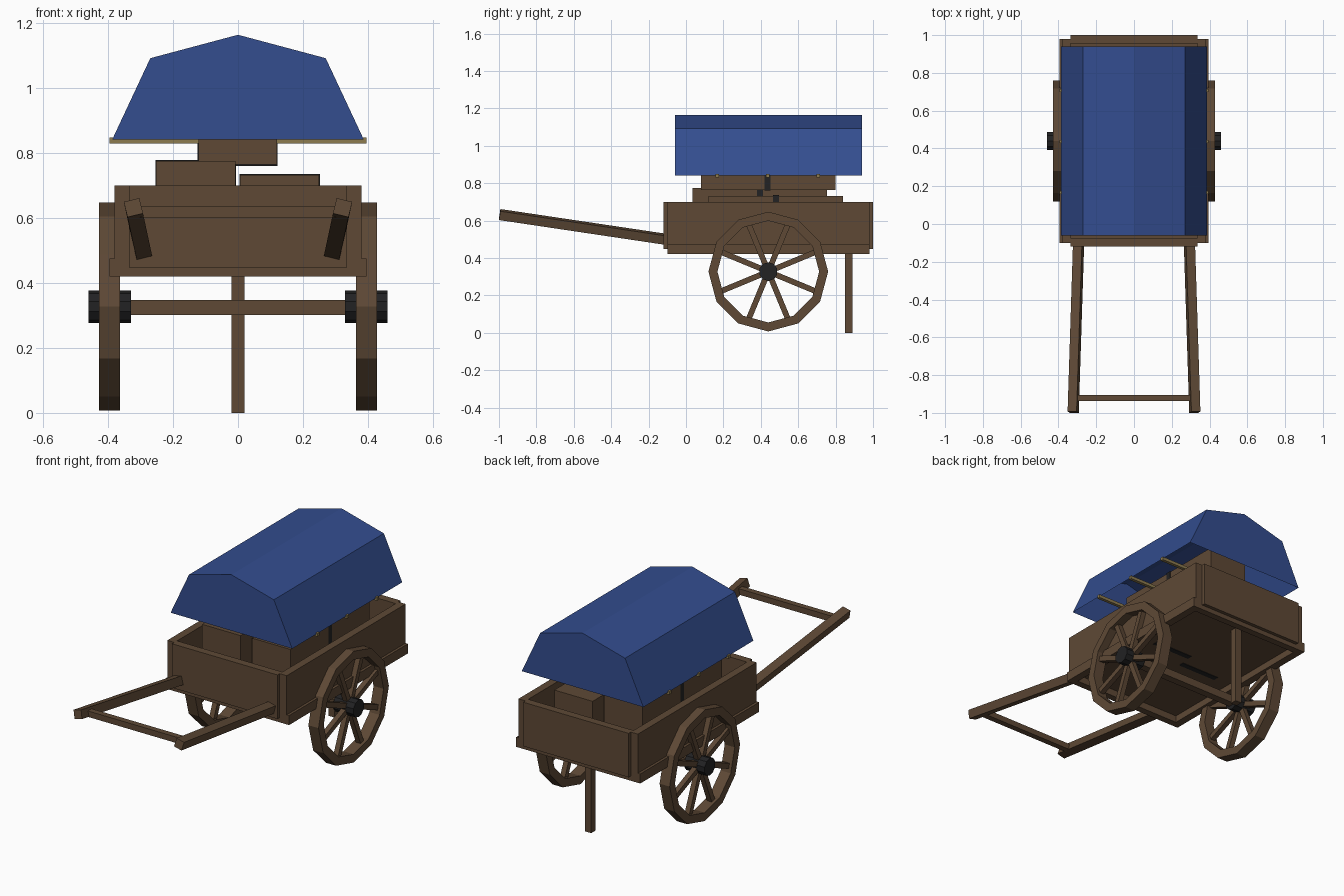
import bpy, bmesh, math
from mathutils import Vector, Matrix

if "Cube" in bpy.data.objects:
    bpy.data.objects.remove(bpy.data.objects["Cube"])


def material(name, rgb):
    m = bpy.data.materials.new(name)
    m.diffuse_color = (*rgb, 1)
    m.use_nodes = True
    m.node_tree.nodes["Principled BSDF"].inputs["Base Color"].default_value = m.diffuse_color
    return m


WOOD = material("brown wood", (0.112, 0.066, 0.036))
BLUE = material("blue canvas", (0.033, 0.074, 0.275))
BLACK = material("black iron", (0.016, 0.016, 0.017))
TAN = material("tan pole", (0.27, 0.2, 0.08))


def finish(name, bm, mat):
    bmesh.ops.recalc_face_normals(bm, faces=bm.faces)
    me = bpy.data.meshes.new(name)
    bm.to_mesh(me)
    bm.free()
    me.materials.append(mat)
    ob = bpy.data.objects.new(name, me)
    bpy.context.collection.objects.link(ob)
    return ob


def box(name, x, y, z, mat):
    """Box from (min, max) pairs."""
    bm = bmesh.new()
    size = [b - a for a, b in (x, y, z)]
    mid = [(a + b) / 2 for a, b in (x, y, z)]
    bmesh.ops.create_cube(bm, size=1, matrix=Matrix.Translation(mid) @ Matrix.Diagonal((*size, 1)))
    return finish(name, bm, mat)


def beam(name, a, b, width, height, mat, roll=0):
    """Square bar running from a to b."""
    a, b = Vector(a), Vector(b)
    rot = (b - a).to_track_quat('Y', 'Z').to_matrix().to_4x4()
    bm = bmesh.new()
    bmesh.ops.create_cube(bm, size=1, matrix=Matrix.Translation((a + b) / 2) @ rot
                          @ Matrix.Rotation(roll, 4, 'Y')
                          @ Matrix.Diagonal((width, (b - a).length, height, 1)))
    return finish(name, bm, mat)


def prism(name, outline, axis, lo, hi, mat):
    """Closed outline extruded along x or y."""
    bm = bmesh.new()
    place = (lambda p, t: (t, p[0], p[1])) if axis == 'X' else (lambda p, t: (p[0], t, p[1]))
    f = bm.faces.new([bm.verts.new(place(p, lo)) for p in outline])
    ext = bmesh.ops.extrude_face_region(bm, geom=[f])["geom"]
    move = (hi - lo, 0, 0) if axis == 'X' else (0, hi - lo, 0)
    bmesh.ops.translate(bm, vec=move, verts=[v for v in ext if isinstance(v, bmesh.types.BMVert)])
    return finish(name, bm, mat)


def circle(n, r, cy, cz, start=0):
    return [(cy + r * math.sin(start + i * math.tau / n), cz + r * math.cos(start + i * math.tau / n))
            for i in range(n)]


# Cart bed: raised floor, base rails below it, walls above
box("floor", (-0.36, 0.36), (-0.08, 0.96), (0.46, 0.475), WOOD)
for s, side in ((-1, "left"), (1, "right")):
    box(side + "_rail", sorted((s * 0.35, s * 0.395)), (-0.10, 0.98), (0.42, 0.475), WOOD)
    box(side + "_wall", sorted((s * 0.335, s * 0.38)), (-0.10, 0.98), (0.47, 0.70), WOOD)
box("front_rail", (-0.35, 0.35), (-0.10, -0.06), (0.42, 0.475), WOOD)
box("back_rail", (-0.35, 0.35), (0.94, 0.98), (0.42, 0.475), WOOD)
box("front_board", (-0.335, 0.335), (-0.12, -0.075), (0.447, 0.70), WOOD)
box("back_board", (-0.335, 0.335), (0.955, 1.0), (0.447, 0.70), WOOD)
box("rear_leg", (-0.02, 0.02), (0.85, 0.89), (0, 0.465), WOOD)

# Pull handles and their crossbar
for s, side in ((-1, "left"), (1, "right")):
    beam(side + "_handle", (s * 0.322, -0.996, 0.632), (s * 0.293, -0.09, 0.497),
         0.049, 0.049, WOOD, roll=s * math.radians(14))
box("handle_crossbar", (-0.305, 0.305), (-0.938, -0.904), (0.602, 0.636), WOOD)

# Axle and wheels
CY, CZ = 0.44, 0.327
box("axle", (-0.36, 0.36), (CY - 0.022, CY + 0.022), (0.301, 0.347), WOOD)


def rim(name, x0, x1):
    bm = bmesh.new()
    rings = []
    for r, x in ((0.32, x0), (0.32, x1), (0.272, x1), (0.272, x0)):
        rings.append([bm.verts.new((x, y, z)) for y, z in circle(12, r, CY, CZ)])
    for k in range(4):
        a, b = rings[k], rings[(k + 1) % 4]
        for i in range(12):
            j = (i + 1) % 12
            bm.faces.new((a[i], a[j], b[j], b[i]))
    return finish(name, bm, WOOD)


for s, side in ((-1, "left"), (1, "right")):
    rim(side + "_wheel_rim", s * 0.364, s * 0.428)
    prism(side + "_hub", circle(10, 0.05, CY, CZ), 'X', s * 0.33, s * 0.46, BLACK)
    for i, (y, z) in enumerate(circle(8, 0.28, CY, CZ, math.pi / 8)):
        beam(f"{side}_spoke_{i + 1}", (s * 0.396, CY, CZ), (s * 0.396, y, z), 0.03, 0.03, WOOD)

# Crates, each with an iron strap wrapped around it
for i, (x, y, z, sy) in enumerate((
        ((-0.252, -0.008), (0.035, 0.755), (0.461, 0.775), 0.395),
        ((0.006, 0.25), (0.12, 0.84), (0.461, 0.732), 0.48),
        ((-0.122, 0.12), (0.08, 0.80), (0.764, 0.97), 0.437))):
    box(f"crate_{i + 1}", x, y, z, WOOD)
    t = 0.002
    box(f"crate_strap_{i + 1}", (x[0] - t, x[1] + t), (sy - 0.016, sy + 0.016),
        (z[0] - 0.0035, z[1] + 0.004), BLACK)

# Canopy, open underneath, and the poles across it
canopy = prism("canopy", [(-0.387, 0.842), (-0.27, 1.092), (0, 1.164), (0.27, 1.092), (0.387, 0.842)],
               'Y', -0.06, 0.94, BLUE)
bm = bmesh.new()
bm.from_mesh(canopy.data)
bmesh.ops.delete(bm, geom=[f for f in bm.faces if f.normal.z < -0.9], context='FACES_ONLY')
bm.to_mesh(canopy.data)
bm.free()
for i, y in enumerate((0.167, 0.437, 0.707)):
    box(f"canopy_pole_{i + 1}", (-0.395, 0.395), (y - 0.009, y + 0.009), (0.83, 0.848), TAN)
